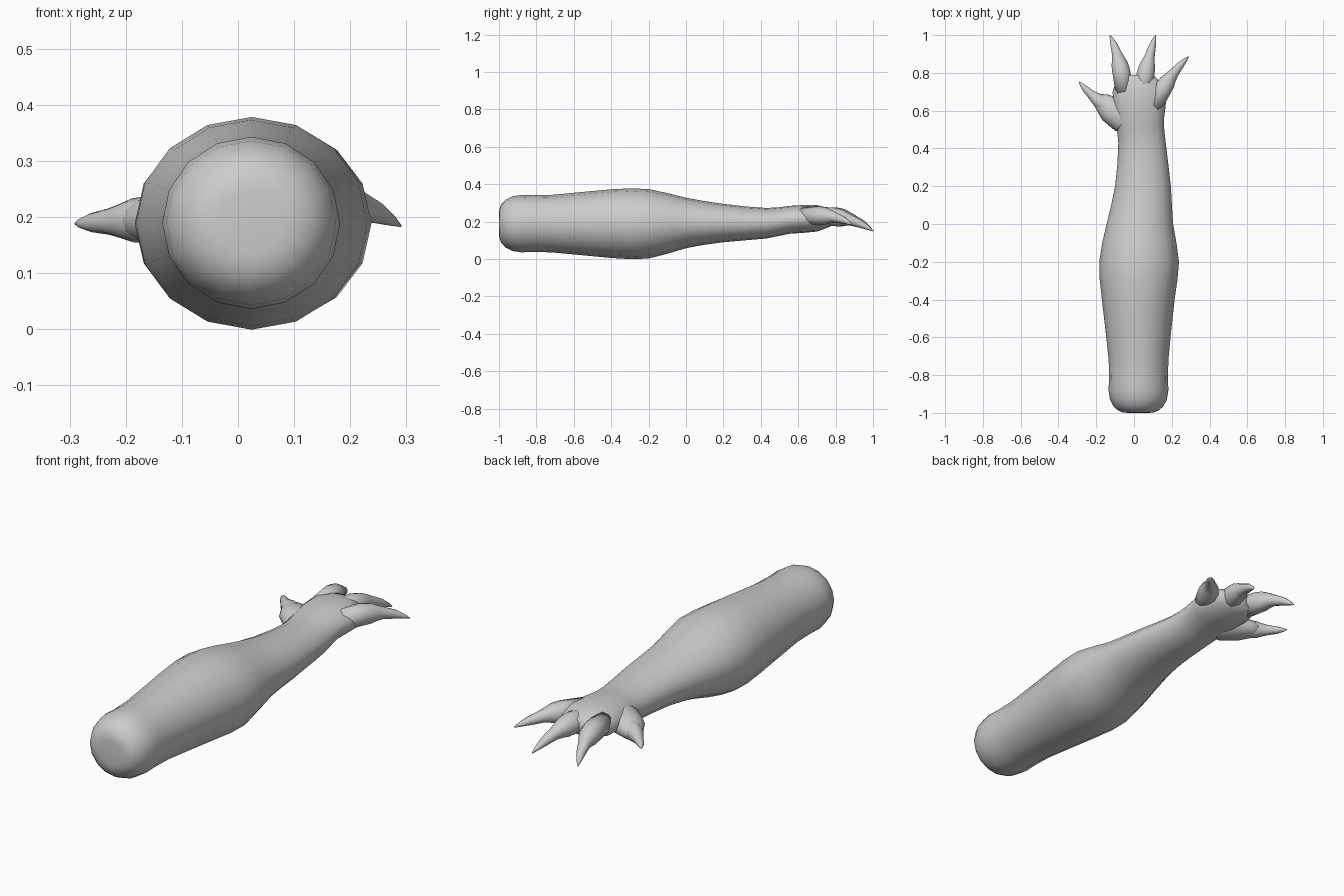
import bpy, bmesh, math
from mathutils import Vector

if "Cube" in bpy.data.objects:
    bpy.data.objects.remove(bpy.data.objects["Cube"])

skin = bpy.data.materials.new("grey skin")
skin.diffuse_color = (0.6, 0.6, 0.6, 1)
skin.use_nodes = True
skin.node_tree.nodes["Principled BSDF"].inputs["Base Color"].default_value = skin.diffuse_color


def loft(name, rings, sides, along_y=False):
    """Skin elliptical rings (centre, half width, half height) into a closed tube."""
    bm = bmesh.new()
    loops = []
    centres = [Vector(r[0]) for r in rings]
    for i, (_, w, h) in enumerate(rings):
        d = centres[min(i + 1, len(rings) - 1)] - centres[max(i - 1, 0)]
        d = Vector((0, 1, 0)) if along_y else d.normalized()
        side = d.cross(Vector((0, 0, 1))).normalized()
        up = side.cross(d)
        angles = [2 * math.pi * k / sides for k in range(sides)]
        loops.append([bm.verts.new(centres[i] + side * w * math.sin(a) + up * h * math.cos(a))
                      for a in angles])
    for a, b in zip(loops, loops[1:]):
        for k in range(sides):
            n = (k + 1) % sides
            bm.faces.new((a[k], a[n], b[n], b[k]))
    bm.faces.new(loops[0])
    bm.faces.new(loops[-1])
    bmesh.ops.recalc_face_normals(bm, faces=bm.faces)
    for f in bm.faces:
        f.smooth = True
    me = bpy.data.meshes.new(name)
    bm.to_mesh(me)
    bm.free()
    me.materials.append(skin)
    bpy.context.collection.objects.link(bpy.data.objects.new(name, me))


def ring(y, l, r, b, t):
    return ((l + r) / 2, y, (b + t) / 2), (r - l) / 2, (t - b) / 2


# Forearm and palm: y, left, right, bottom, top
stations = [
    (-0.88, -0.135, 0.182, 0.036, 0.343), (-0.72, -0.134, 0.182, 0.036, 0.343),
    (-0.4, -0.17, 0.215, 0.006, 0.373), (-0.2, -0.184, 0.238, 0.003, 0.374),
    (0.0, -0.145, 0.207, 0.058, 0.328), (0.2, -0.1, 0.195, 0.09, 0.295),
    (0.43, -0.083, 0.168, 0.11, 0.273), (0.55, -0.1, 0.158, 0.135, 0.284),
    (0.7, -0.113, 0.17, 0.147, 0.289), (0.79, -0.08, 0.1, 0.185, 0.26),
]

# Rounded end cap, shrinking the first station along a quarter circle
arm = []
(cx, _, cz), w, h = ring(*stations[0])
for deg in (2, 12, 27, 45, 66):
    a = math.radians(deg)
    s = 0.32 + 0.68 * math.sin(a) ** 0.8
    arm.append(((cx, -0.88 - 0.12 * math.cos(a), cz), w * s, h * s))

# Smooth in-between rings along the arm
for i in range(len(stations) - 1):
    p = [stations[max(0, min(len(stations) - 1, i + k))] for k in (-1, 0, 1, 2)]
    for t in (0, 0.5):
        arm.append(ring(*[b + 0.5 * t * (c - a + t * (2 * a - 5 * b + 4 * c - d
                                                      + t * (3 * b - a - 3 * c + d)))
                          for a, b, c, d in zip(*p)]))
arm.append(ring(*stations[-1]))
loft("forearm", arm, 16, True)

# Fleshy mound joining the thumb to the palm
loft("thumb_mound", [((0.02, 0.53, 0.205), 0.05, 0.05), ((-0.06, 0.565, 0.2), 0.082, 0.058),
                     ((-0.125, 0.61, 0.197), 0.073, 0.05), ((-0.172, 0.65, 0.193), 0.048, 0.037),
                     ((-0.195, 0.675, 0.191), 0.02, 0.02)], 12)

# Clawed digits: one shared taper along a curve from palm, through a bend, to the tip
taper = [(0, 0.05), (0.3, 0.05), (0.42, 0.046), (0.5, 0.037),
         (0.6, 0.028), (0.78, 0.02), (0.92, 0.01), (1, 0.002)]


def digit(name, base, bend, tip, size=1.0):
    a, b, c = Vector(base), Vector(bend), Vector(tip)
    loft(name, [(a * (1 - t) ** 2 + b * 2 * t * (1 - t) + c * t * t, r * size, r * size)
                for t, r in taper], 10)


digit("thumb", (-0.06, 0.565, 0.2), (-0.24, 0.68, 0.192), (-0.29, 0.754, 0.188), 0.85)
digit("inner_finger", (-0.05, 0.7, 0.228), (-0.075, 0.89, 0.24), (-0.127, 0.998, 0.152))
digit("middle_finger", (0.04, 0.68, 0.228), (0.072, 0.87, 0.24), (0.115, 1.0, 0.15))
digit("outer_finger", (0.1, 0.62, 0.225), (0.185, 0.79, 0.25), (0.29, 0.886, 0.184))
